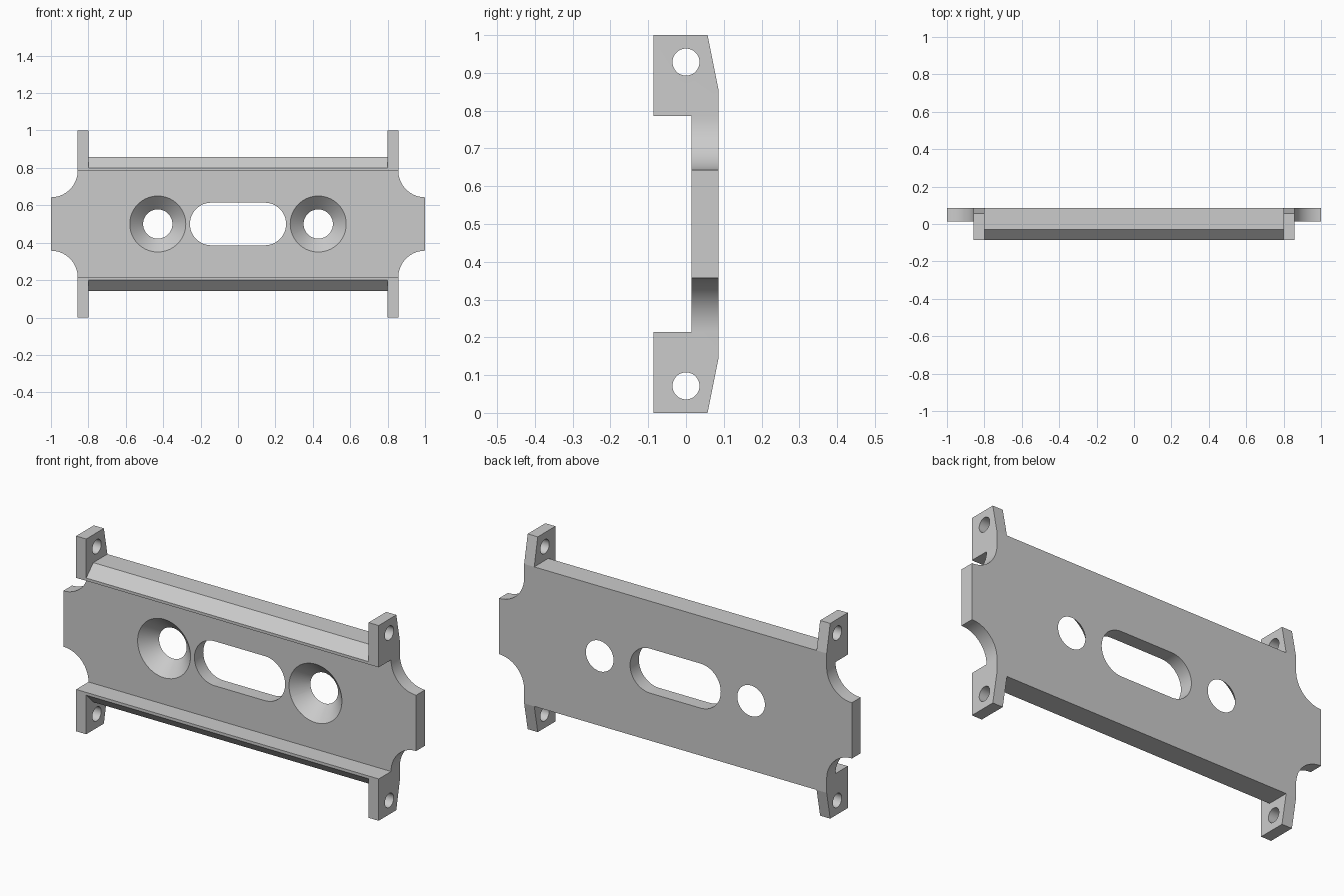
import bpy, bmesh
from math import cos, sin, pi, radians
from mathutils import Matrix, Vector

if "Cube" in bpy.data.objects:
    bpy.data.objects.remove(bpy.data.objects["Cube"])


def make_object(name, bm):
    bmesh.ops.recalc_face_normals(bm, faces=bm.faces[:])
    mesh = bpy.data.meshes.new(name)
    bm.to_mesh(mesh)
    bm.free()
    obj = bpy.data.objects.new(name, mesh)
    bpy.context.collection.objects.link(obj)
    return obj


def prism(name, points, axis, lo, hi):
    """Extrude a 2D outline along 'x' (points are y,z) or 'y' (points are x,z)."""
    bm = bmesh.new()
    place = (lambda a, b: (lo, a, b)) if axis == 'x' else (lambda a, b: (a, lo, b))
    face = bm.faces.new([bm.verts.new(place(a, b)) for a, b in points])
    move = Vector((hi - lo, 0, 0)) if axis == 'x' else Vector((0, hi - lo, 0))
    new = bmesh.ops.extrude_face_region(bm, geom=[face])['geom']
    bmesh.ops.translate(bm, vec=move, verts=[v for v in new if isinstance(v, bmesh.types.BMVert)])
    return make_object(name, bm)


def cone(name, loc, r1, r2, depth, axis):
    """Cone or cylinder along x or y, r1 at the low end."""
    bm = bmesh.new()
    rot = Matrix.Rotation(-pi / 2, 4, 'X') if axis == 'y' else Matrix.Rotation(pi / 2, 4, 'Y')
    bmesh.ops.create_cone(bm, cap_ends=True, segments=64, radius1=r1, radius2=r2,
                          depth=depth, matrix=Matrix.Translation(loc) @ rot)
    return make_object(name, bm)


def arc(cx, cz, r, start, end, n=24):
    return [(cx + r * cos(radians(start + (end - start) * i / n)),
             cz + r * sin(radians(start + (end - start) * i / n))) for i in range(n + 1)]


def combine(target, tool, operation):
    tool.hide_render = True
    mod = target.modifiers.new(tool.name, 'BOOLEAN')
    mod.operation, mod.solver, mod.object = operation, 'EXACT', tool
    bpy.context.view_layer.objects.active = target
    bpy.ops.object.modifier_apply(modifier=mod.name)
    bpy.data.objects.remove(tool, do_unlink=True)


# Side profile: plate with thick hinge arms at top and bottom
U = 1 / 14
Y = 1.2 * U
half = [(0.2 * U, 11 * U), (-Y, 11 * U), (-Y, 1), (0.8 * U, 1), (Y, 12 * U)]
profile = half + [(y, 1 - z) for y, z in reversed(half)]
plate = prism("mounting_plate", profile, 'x', -1.1, 1.1)

# Front outline: full-width ears with concave corner notches
quarter = [(12 * U, 1.1)] + arc(1, 11 * U, 2 * U, 180, 270)
right = quarter + [(x, 1 - z) for x, z in reversed(quarter)]
outline = right + [(-x, z) for x, z in reversed(right)]
combine(plate, prism("outline", outline, 'y', -0.3, 0.3), 'INTERSECT')

# Openings between the arms, leaving bevelled rails
gap = [(0.3, 12 * U), (-0.4 * U, 12 * U), (-0.4 * U - 0.2, 12 * U - 0.2),
       (-0.4, 12 * U - 0.2), (-0.4, 1.2), (0.3, 1.2)]
for name, pts in (("top_gap", gap), ("bottom_gap", [(y, 1 - z) for y, z in gap])):
    combine(plate, prism(name, pts, 'x', -0.8, 0.8), 'DIFFERENCE')

# Central slot
slot = arc(0.143, 0.5, 0.114, -90, 90, 32) + arc(-0.143, 0.5, 0.114, 90, 270, 32)
combine(plate, prism("slot", slot, 'y', -0.3, 0.3), 'DIFFERENCE')

# Countersunk screw holes
for x in (-0.429, 0.429):
    combine(plate, cone("screw_hole", (x, 0.05, 0.5), 0.164, 0.064, 0.1, 'y'), 'DIFFERENCE')

# Pin holes through the arms
for x in (-0.829, 0.829):
    for z in (U, 1 - U):
        combine(plate, cone("pin_hole", (x, 0, z), U / 2, U / 2, 0.2, 'x'), 'DIFFERENCE')

plate.select_set(True)
bpy.context.view_layer.objects.active = plate
bpy.ops.object.shade_smooth_by_angle(angle=radians(8))
